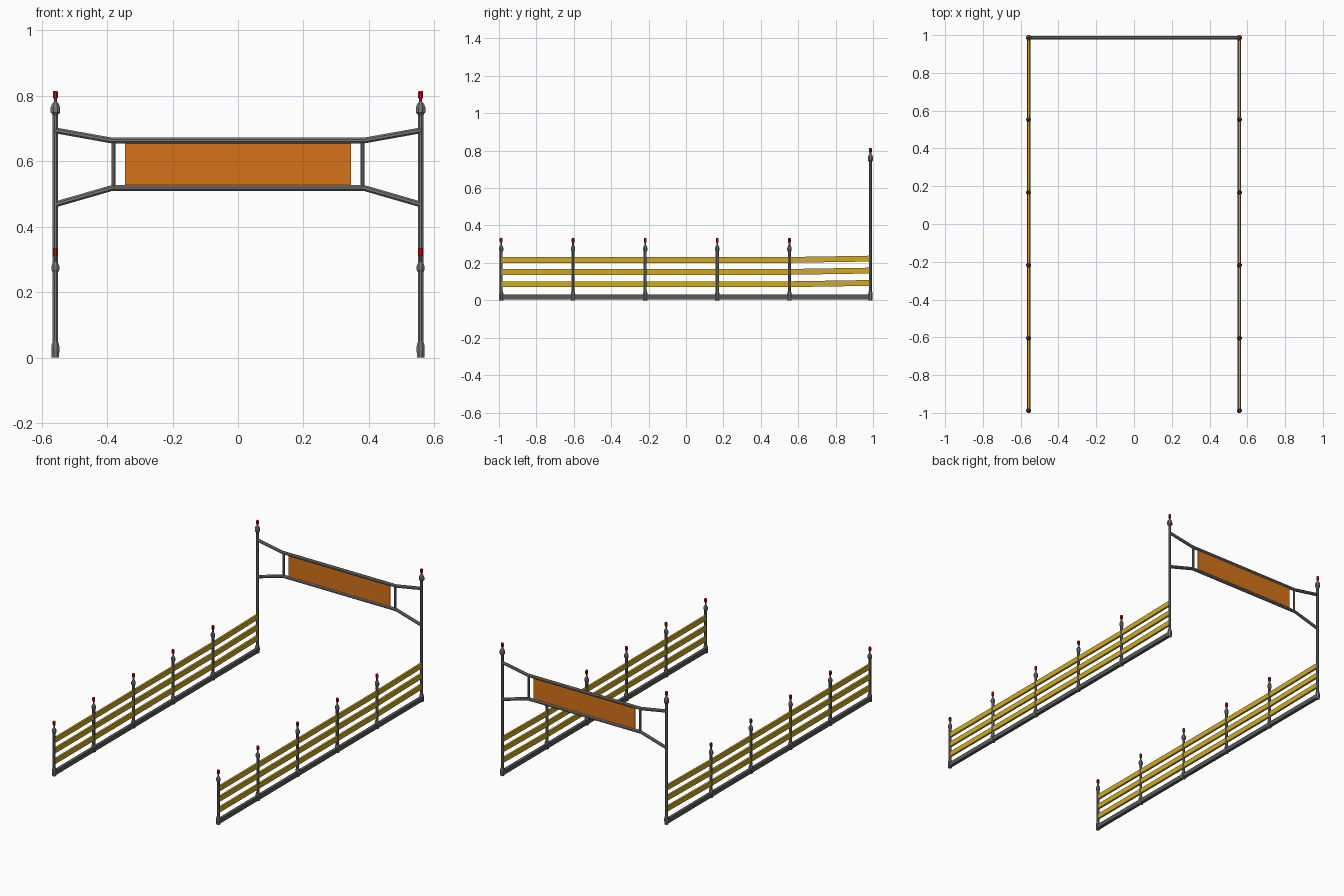
import bpy, bmesh, math
from mathutils import Vector

if "Cube" in bpy.data.objects:
    bpy.data.objects.remove(bpy.data.objects["Cube"])

X = 0.558                                        # fence line offset from centre
YS = [-0.988, -0.604, -0.218, 0.167, 0.553, 0.986]  # post positions


def material(name, color):
    m = bpy.data.materials.new(name)
    m.diffuse_color = (*color, 1)
    m.use_nodes = True
    m.node_tree.nodes["Principled BSDF"].inputs["Base Color"].default_value = m.diffuse_color
    return m


YELLOW = material("yellow_paint", (0.62, 0.40, 0.02))
ORANGE = material("orange_banner", (0.66, 0.17, 0.01))
RED = material("red_lamp", (0.6, 0.005, 0.01))
DARK = material("dark_grey", (0.1, 0.1, 0.1))
GREY = material("steel_grey", (0.19, 0.19, 0.19))


def finish(name, bm, mat):
    bmesh.ops.recalc_face_normals(bm, faces=bm.faces)
    me = bpy.data.meshes.new(name)
    bm.to_mesh(me)
    bm.free()
    me.materials.append(mat)
    ob = bpy.data.objects.new(name, me)
    bpy.context.collection.objects.link(ob)
    return ob


def skin(bm, rings):
    """Bridge successive vertex rings and cap both ends."""
    loops = [[bm.verts.new(p) for p in r] for r in rings]
    n = len(loops[0])
    for a, b in zip(loops, loops[1:]):
        for i in range(n):
            j = (i + 1) % n
            bm.faces.new((a[i], a[j], b[j], b[i]))
    bm.faces.new(loops[0])
    bm.faces.new(loops[-1])


def lathe(name, x, y, profile, mat, sides=8):
    bm = bmesh.new()
    skin(bm, [[(x + r * math.cos(math.tau * (i + .5) / sides),
                y + r * math.sin(math.tau * (i + .5) / sides), z)
               for i in range(sides)] for r, z in profile])
    return finish(name, bm, mat)


def box(name, lo, hi, mat):
    bm = bmesh.new()
    skin(bm, [[(lo[0], lo[1], z), (hi[0], lo[1], z), (hi[0], hi[1], z), (lo[0], hi[1], z)]
              for z in (lo[2], hi[2])])
    return finish(name, bm, mat)


def rail(name, x, path, w, h, mat):
    """Flat board following (y, z) points."""
    bm = bmesh.new()
    skin(bm, [[(x - w, y, z - h), (x + w, y, z - h), (x + w, y, z + h), (x - w, y, z + h)]
              for y, z in path])
    return finish(name, bm, mat)


def tube(name, path, r, mat, sides=8):
    """Tube through (x, z) points in the arch plane, mitred at the bends."""
    pts = [Vector(p) for p in path]
    rings = []
    for k, p in enumerate(pts):
        d0 = (p - pts[k - 1]).normalized() if k else (pts[1] - p).normalized()
        d1 = (pts[k + 1] - p).normalized() if k < len(pts) - 1 else d0
        t = (d0 + d1).normalized()
        n = Vector((-t.y, t.x)) / t.dot(d0)
        ring = []
        for i in range(sides):
            a = math.tau * (i + .5) / sides
            q = p + n * r * math.cos(a)
            ring.append((q.x, YS[-1] + r * math.sin(a), q.y))
        rings.append(ring)
    bm = bmesh.new()
    skin(bm, rings)
    return finish(name, bm, mat)


def post(side, i, x, y, top):
    # footed shaft, bulb finial and thin neck; the bulb starts at `top`
    s = 1.0 if top < 0.5 else 1.2
    lathe(f"post_{side}_{i}", x, y, [
        (0.012, 0), (0.0135, 0.028), (0.0125, 0.038), (0.0088, 0.05),
        (0.0088, top), (0.0128 * s, top + 0.008), (0.0128 * s, top + 0.02 * s),
        (0.0085 * s, top + 0.03 * s), (0.005, top + 0.034 * s),
        (0.005, top + 0.055)], GREY)
    lathe(f"lamp_{side}_{i}", x, y, [
        (0.007, top + 0.05), (0.0085, top + 0.054),
        (0.0085, top + 0.069), (0.0065, top + 0.074)], RED)


for side, s in (("left", -1), ("right", 1)):
    x = s * X
    # posts: the rear one carries the arch
    for i, y in enumerate(YS):
        post(side, i + 1, x, y, 0.26 if i < 5 else 0.741)
    # ground rail
    box(f"ground_rail_{side}", (x - 0.0095, YS[0], 0.004), (x + 0.0095, YS[-1], 0.03), DARK)
    # three yellow boards, rising slightly in the last bay
    for label, z in (("low", 0.086), ("middle", 0.152), ("top", 0.216)):
        rail(f"{label}_rail_{side}", x,
             [(YS[0], z), (YS[4], z), (YS[5], z + 0.007)], 0.006, 0.0155, YELLOW)
    # upright at banner end
    tube(f"arch_upright_{side}", [(s * 0.38, 0.518), (s * 0.38, 0.663)], 0.0068, GREY)

# arch bars, splaying out to the tall posts
for label, zi, zo in (("top", 0.663, 0.694), ("bottom", 0.518, 0.468)):
    tube(f"arch_{label}_bar", [(-X, zo), (-0.385, zi), (0.385, zi), (X, zo)], 0.0095, GREY)

# banner panel
box("banner", (-0.345, YS[-1] - 0.002, 0.52), (0.345, YS[-1] + 0.002, 0.66), ORANGE)
